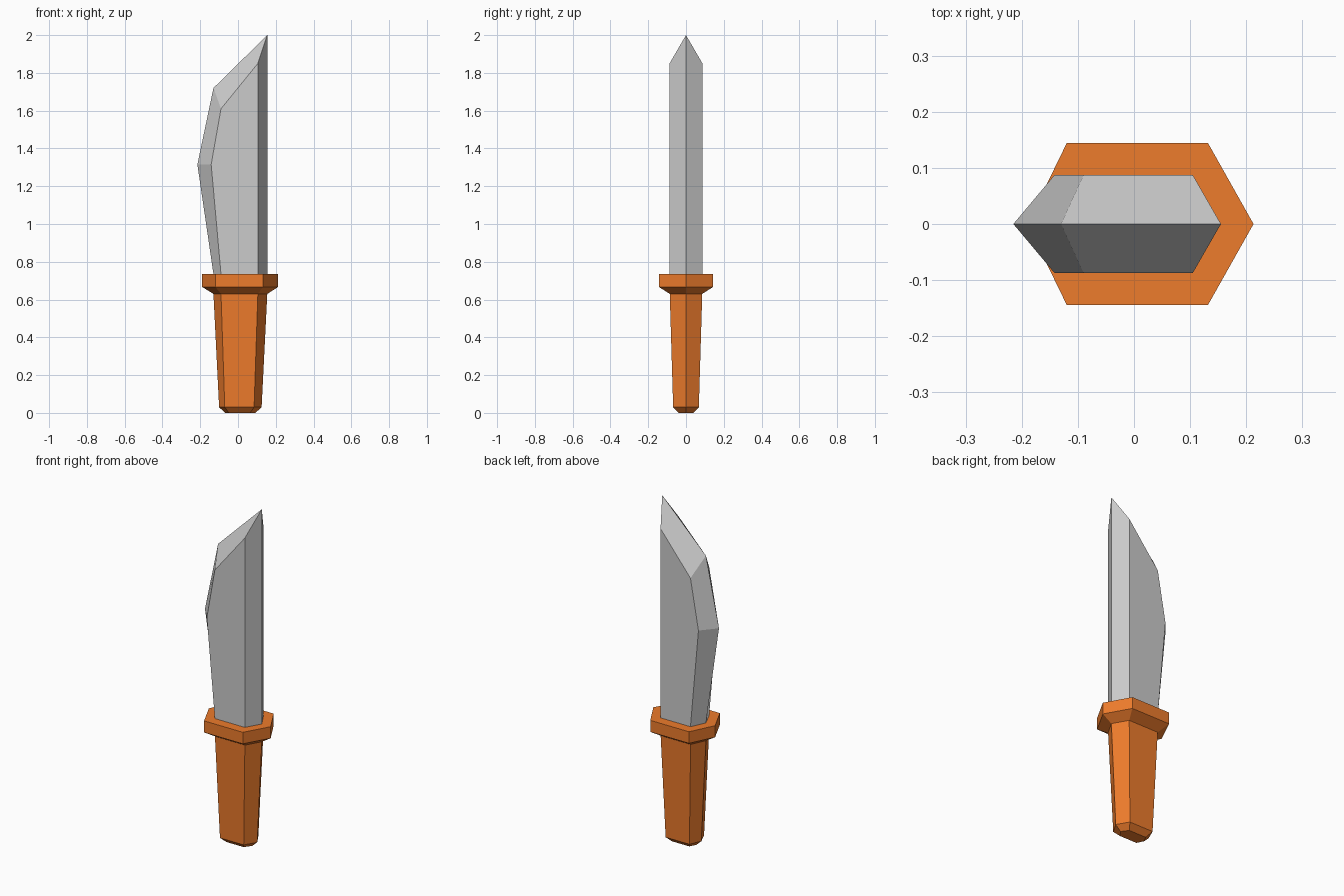
import bpy, bmesh

if "Cube" in bpy.data.objects:
    bpy.data.objects.remove(bpy.data.objects["Cube"])

orange = bpy.data.materials.new("orange")
orange.diffuse_color = (0.85, 0.2, 0.025, 1)
orange.use_nodes = True
orange.node_tree.nodes["Principled BSDF"].inputs["Base Color"].default_value = orange.diffuse_color


def hex_ring(bm, xs, y, zs):
    """Six-sided section: edge tips on y=0, flat sides at +-y."""
    pts = list(zip(xs, (0, -y, -y, 0), zs))
    pts += [(xs[2], y, zs[2]), (xs[1], y, zs[1])]
    return [bm.verts.new(p) for p in pts]


def loft(name, sections, material=None, ridge=False):
    bm = bmesh.new()
    rings = []
    for xs, y, z in sections:
        zs = z if isinstance(z, tuple) else (z,) * 4
        rings.append(hex_ring(bm, xs, y, zs))
    for a, b in zip(rings, rings[1:]):
        for i in range(6):
            j = (i + 1) % 6
            bm.faces.new((a[i], a[j], b[j], b[i]))
    bm.faces.new(rings[0][::-1])
    top = rings[-1]
    if ridge:  # two bevels meeting along the y=0 line
        bm.faces.new(top[:4])
        bm.faces.new(top[3:] + top[:1])
    else:
        bm.faces.new(top)
    bmesh.ops.recalc_face_normals(bm, faces=bm.faces)
    mesh = bpy.data.meshes.new(name)
    bm.to_mesh(mesh)
    bm.free()
    obj = bpy.data.objects.new(name, mesh)
    bpy.context.collection.objects.link(obj)
    if material:
        mesh.materials.append(material)
    return obj


# Tapered grip with chamfered butt, flaring into the guard
root = (-0.13, -0.09, 0.105, 0.155)
guard = (-0.19, -0.12, 0.132, 0.213)
loft("handle_and_guard", [
    ((-0.068, -0.048, 0.064, 0.092), 0.038, 0),
    ((-0.10, -0.07, 0.085, 0.125), 0.068, 0.03),
    (root, 0.086, 0.63),
    (guard, 0.144, 0.667),
    (guard, 0.144, 0.735),
], orange)

# Blade with bellied cutting edge and slanted tip
loft("blade", [
    (root, 0.087, 0.735),
    ((-0.215, -0.142, 0.105, 0.155), 0.087, 1.315),
    (root, 0.087, (1.72, 1.61, 1.85, 2.0)),
], ridge=True)
